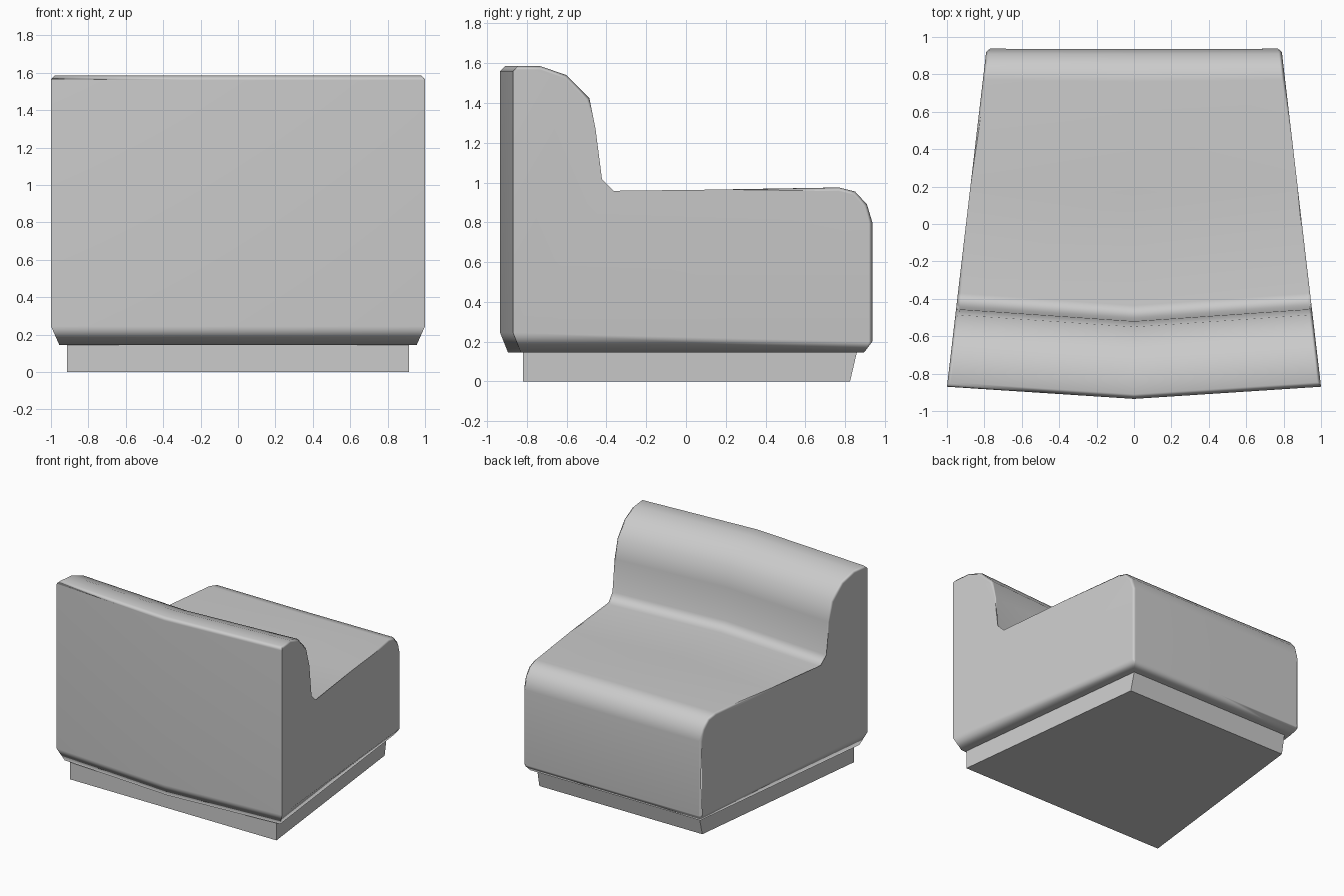
import bpy, bmesh, math

cube = bpy.data.objects.get("Cube")
if cube:
    bpy.data.objects.remove(cube)

# One upholstery grey for everything
grey = bpy.data.materials.new("light_grey")
grey.use_nodes = True
colour = (0.6, 0.6, 0.6, 1)
grey.diffuse_color = colour
grey.node_tree.nodes["Principled BSDF"].inputs["Base Color"].default_value = colour


def half_width(y):
    return 1 - 0.117 * (y + 0.87)


def bow(y):
    # The backrest bows out at its middle, fading towards the seat edge
    return 0.065 * min(1, (0.94 - y) / 1.3)


def finish(name, bm, angle):
    bmesh.ops.recalc_face_normals(bm, faces=bm.faces)
    mesh = bpy.data.meshes.new(name)
    bm.to_mesh(mesh)
    bm.free()
    mesh.materials.append(grey)
    obj = bpy.data.objects.new(name, mesh)
    bpy.context.collection.objects.link(obj)
    bpy.ops.object.select_all(action='DESELECT')
    bpy.context.view_layer.objects.active = obj
    obj.select_set(True)
    bpy.ops.object.shade_smooth_by_angle(angle=math.radians(angle))
    return obj


# Padded seat and backrest: side profile, from back bottom round to front bottom
profile = [(-0.83, 0.145), (-0.87, 0.245), (-0.87, 1.56), (-0.845, 1.585),
           (-0.73, 1.585), (-0.6, 1.54), (-0.485, 1.425), (-0.455, 1.27),
           (-0.44, 1.01), (-0.37, 0.94), (0.2, 0.965), (0.77, 0.975),
           (0.85, 0.955), (0.91, 0.89), (0.937, 0.8), (0.937, 0.2), (0.895, 0.145)]
bm = bmesh.new()
columns = []
for side in (-1, 0, 1):
    ring = []
    for y, z in profile:
        inset = 0.04 if z < 0.15 else 0
        ring.append(bm.verts.new((side * (half_width(y) - inset),
                                  y - (bow(y) if side == 0 else 0), z)))
    columns.append(ring)
for a, b in zip(columns, columns[1:]):
    for i in range(len(profile)):
        j = (i + 1) % len(profile)
        bm.faces.new((a[i], a[j], b[j], b[i]))
for ring in (columns[0], columns[2]):
    bm.faces.new(ring[1:-1])
    bm.faces.new((ring[0], ring[1], ring[-2], ring[-1]))

# Softened side edges along the seat and backrest
edges = []
for ring in (columns[0], columns[2]):
    for a, b in zip(ring[3:-2], ring[4:-1]):
        edges.append(bm.edges.get((a, b)))
bmesh.ops.bevel(bm, geom=edges, offset=0.018, segments=1, affect='EDGES')
body = finish("padded_seat_and_back", bm, 70)
weighted = body.modifiers.new("weighted_normals", 'WEIGHTED_NORMAL')
weighted.keep_sharp = True

# Recessed plinth, its front leaning inwards towards the floor
bm = bmesh.new()
rings = []
for z, front in ((0, 0.825), (0.15, 0.86)):
    back = -0.82
    wide, narrow = half_width(back) - 0.079, half_width(front) - 0.079
    rings.append([bm.verts.new(p) for p in ((-wide, back, z), (wide, back, z),
                                            (narrow, front, z), (-narrow, front, z))])
low, high = rings
bm.faces.new(low)
bm.faces.new(high)
for i in range(4):
    j = (i + 1) % 4
    bm.faces.new((low[i], low[j], high[j], high[i]))
finish("plinth", bm, 40)
